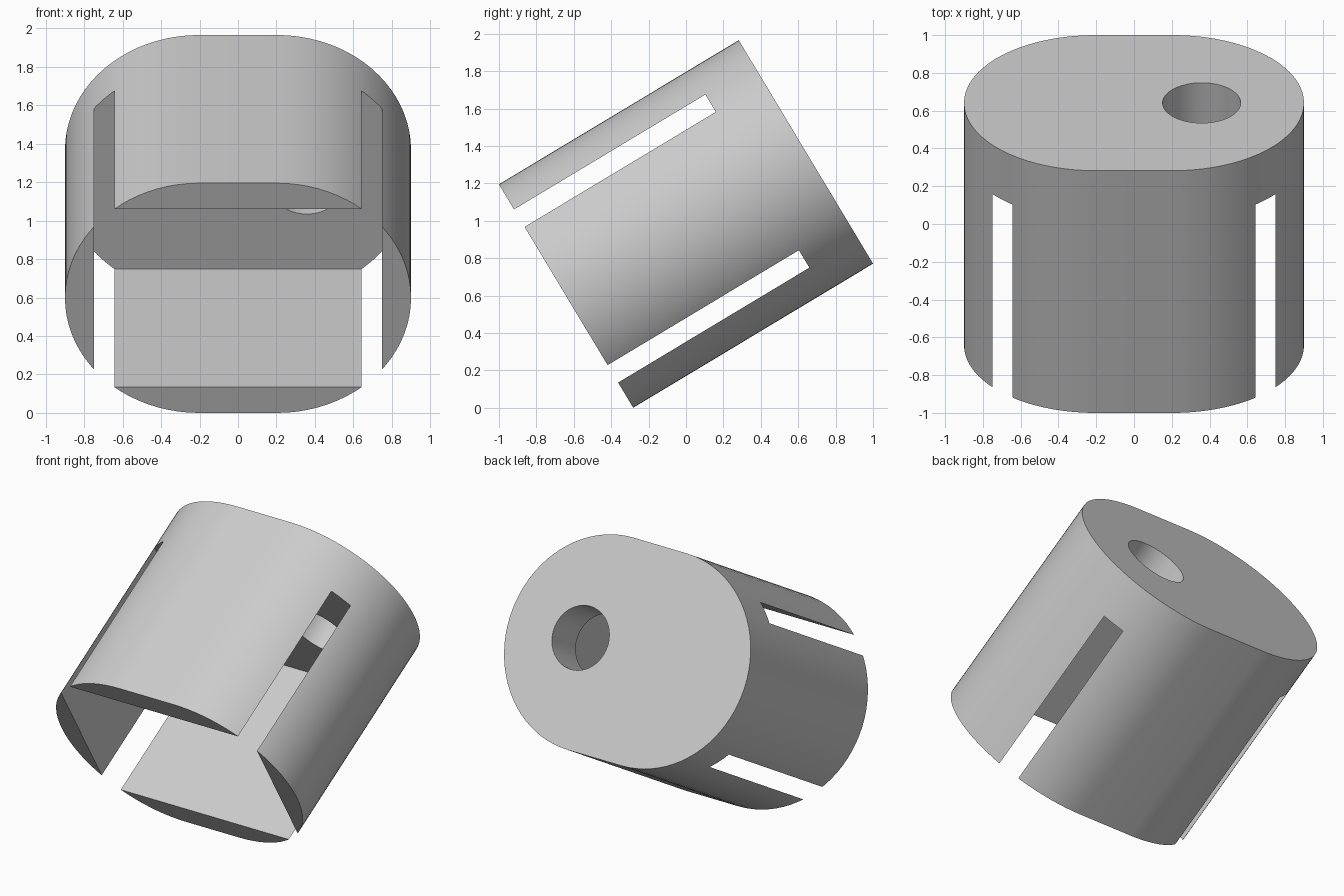
import bpy, bmesh, math
from mathutils import Matrix, Vector

cube = bpy.data.objects.get("Cube")
if cube:
    bpy.data.objects.remove(cube)

TILT = math.radians(31)
LENGTH, RADIUS, STRAIGHT = 1.496, 0.697, 0.203   # STRAIGHT = half flat width
CAVITY_X, CAVITY_Z, FLOOR = 0.75, 0.54, 0.445    # half width, half height, cavity end
HOLE_X, HOLE_RADIUS = 0.358, 0.207


def prism(name, outline, y0, y1):
    """Extrude an x-z outline along y into a closed solid."""
    bm = bmesh.new()
    face = bm.faces.new([bm.verts.new((x, y0, z)) for x, z in outline])
    new = bmesh.ops.extrude_face_region(bm, geom=[face])["geom"]
    moved = [v for v in new if isinstance(v, bmesh.types.BMVert)]
    bmesh.ops.translate(bm, verts=moved, vec=Vector((0, y1 - y0, 0)))
    bmesh.ops.recalc_face_normals(bm, faces=bm.faces)
    mesh = bpy.data.meshes.new(name)
    bm.to_mesh(mesh)
    bm.free()
    obj = bpy.data.objects.new(name, mesh)
    bpy.context.collection.objects.link(obj)
    return obj


def arc(cx, radius, start, sweep, steps):
    angles = [start + sweep * i / steps for i in range(steps + 1)]
    return [(cx + radius * math.cos(a), radius * math.sin(a)) for a in angles]


# Rounded body with a flat top and bottom
half = math.pi / 2
outline = arc(STRAIGHT, RADIUS, -half, math.pi, 40) + arc(-STRAIGHT, RADIUS, half, math.pi, 40)
body = prism("slotted_housing", outline, -LENGTH / 2, LENGTH / 2)

# Box cavity: its corners break through the curved wall and form the four slots
box = [(-CAVITY_X, -CAVITY_Z), (CAVITY_X, -CAVITY_Z), (CAVITY_X, CAVITY_Z), (-CAVITY_X, CAVITY_Z)]
cavity = prism("cavity_cutter", box, -LENGTH, FLOOR)

# Off-centre round hole through the end plate
circle = arc(HOLE_X, HOLE_RADIUS, 0, 2 * math.pi, 48)[:-1]
hole = prism("hole_cutter", circle, FLOOR - 0.2, LENGTH)

bpy.ops.object.select_all(action='DESELECT')
bpy.context.view_layer.objects.active = body
body.select_set(True)
for cutter in (cavity, hole):
    cutter.hide_render = True
    mod = body.modifiers.new(cutter.name, 'BOOLEAN')
    mod.operation = 'DIFFERENCE'
    mod.solver = 'EXACT'
    mod.object = cutter
    bpy.ops.object.modifier_apply(modifier=mod.name)
    bpy.data.objects.remove(cutter)

# Tilt the open end down towards the front and rest it on the ground
body.data.transform(Matrix.Rotation(TILT, 4, 'X'))
lowest = min(v.co.z for v in body.data.vertices)
body.data.transform(Matrix.Translation((0, 0, -lowest)))

# Plain grey
grey = bpy.data.materials.new("plain_grey")
grey.use_nodes = True
colour = (0.6, 0.6, 0.6, 1)
grey.diffuse_color = colour
grey.node_tree.nodes["Principled BSDF"].inputs["Base Color"].default_value = colour
body.data.materials.clear()
body.data.materials.append(grey)
bpy.ops.object.shade_smooth_by_angle(angle=math.radians(30))
